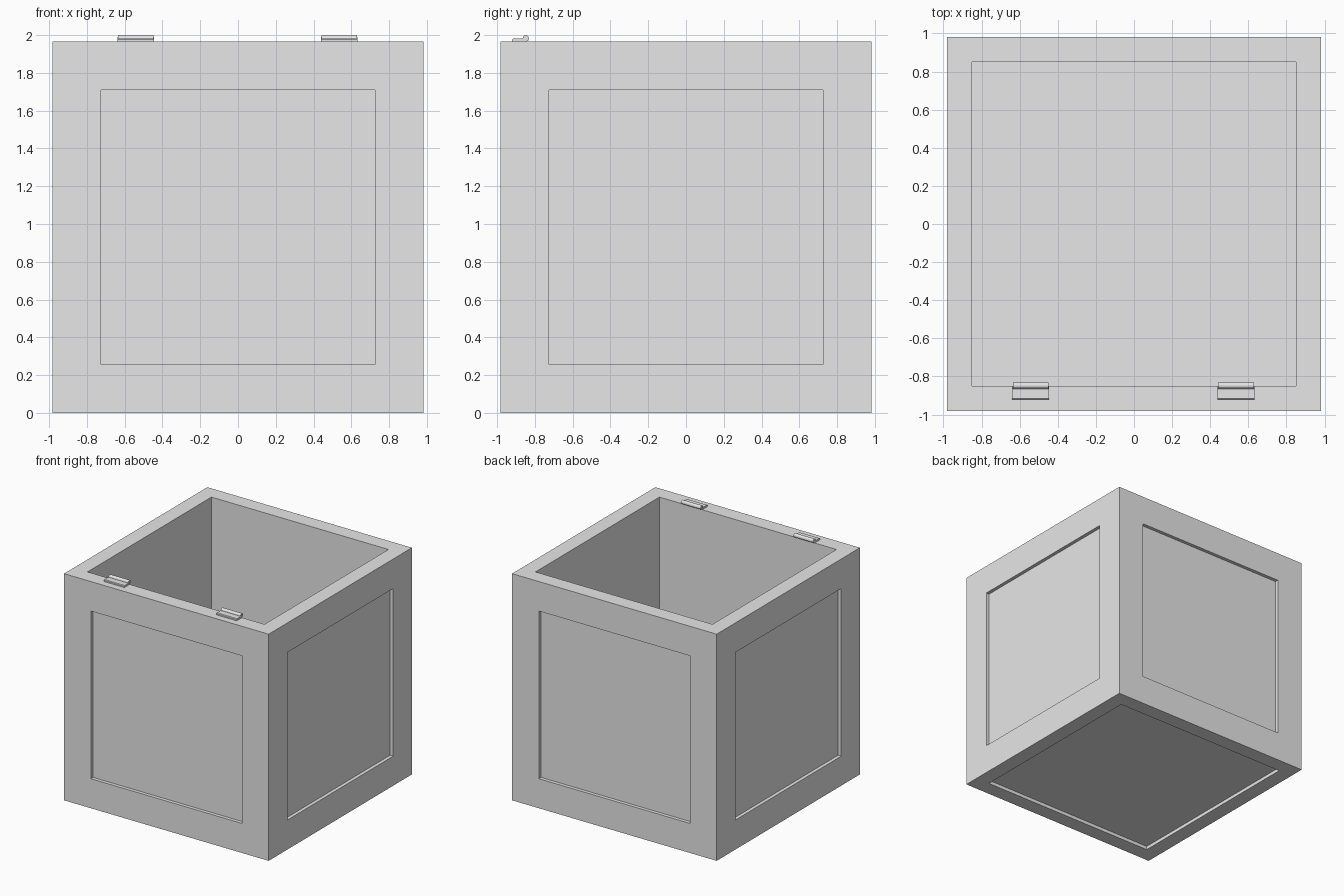
import bpy, bmesh, math
from mathutils import Matrix

cube = bpy.data.objects.get("Cube")
if cube:
    bpy.data.objects.remove(cube, do_unlink=True)

grey = bpy.data.materials.new("plain_grey")
grey.use_nodes = True
colour = (0.8, 0.8, 0.8, 1)
grey.diffuse_color = colour
grey.node_tree.nodes["Principled BSDF"].inputs["Base Color"].default_value = colour

SIZE, HEIGHT = 1.962, 1.965
OPENING_MARGIN, PANEL_MARGIN = 0.132, 0.256
PANEL_DEPTH, FLOOR = 0.03, 0.13


def add_object(name, bm):
    bmesh.ops.recalc_face_normals(bm, faces=bm.faces)
    mesh = bpy.data.meshes.new(name)
    bm.to_mesh(mesh)
    bm.free()
    mesh.materials.append(grey)
    obj = bpy.data.objects.new(name, mesh)
    bpy.context.collection.objects.link(obj)
    return obj


def recess(bm, face, margin, depth):
    """Frame a face, then sink its centre with straight walls."""
    bmesh.ops.inset_individual(bm, faces=[face], thickness=margin, use_even_offset=True)
    bmesh.ops.inset_individual(bm, faces=[face], thickness=0, depth=-depth)


# Open box with a sunken panel on each side and underneath
bm = bmesh.new()
bmesh.ops.create_cube(bm, size=1, matrix=Matrix.Translation((0, 0, HEIGHT / 2))
                      @ Matrix.Diagonal((SIZE, SIZE, HEIGHT, 1)))
bm.normal_update()
for face in list(bm.faces):
    if face.normal.z > 0.5:
        recess(bm, face, OPENING_MARGIN, HEIGHT - FLOOR)
    elif face.normal.z < -0.5:
        recess(bm, face, OPENING_MARGIN, PANEL_DEPTH)
    else:
        recess(bm, face, PANEL_MARGIN, PANEL_DEPTH)
add_object("box", bm)


def prism(name, outline, x0, x1):
    """Extrude a (y, z) outline along x."""
    bm = bmesh.new()
    face = bm.faces.new([bm.verts.new((x0, y, z)) for y, z in outline])
    side = bmesh.ops.extrude_face_region(bm, geom=[face])["geom"]
    verts = [v for v in side if isinstance(v, bmesh.types.BMVert)]
    bmesh.ops.translate(bm, vec=(x1 - x0, 0, 0), verts=verts)
    return add_object(name, bm)


# Two hinge halves on the front rim: a leaf with a rolled knuckle
leaf = [(-0.922, HEIGHT), (-0.922, 1.976), (-0.916, 1.981),
        (-0.865, 1.981), (-0.85, 1.99), (-0.85, HEIGHT)]
knuckle = [(-0.848 + 0.017 * math.cos(a), 1.983 + 0.017 * math.sin(a))
           for a in (math.tau * i / 12 for i in range(12))]
for label, x in (("right", -0.542), ("left", 0.536)):
    prism(label + "_hinge_leaf", leaf, x - 0.097, x + 0.097)
    prism(label + "_hinge_knuckle", knuckle, x - 0.094, x + 0.094)
